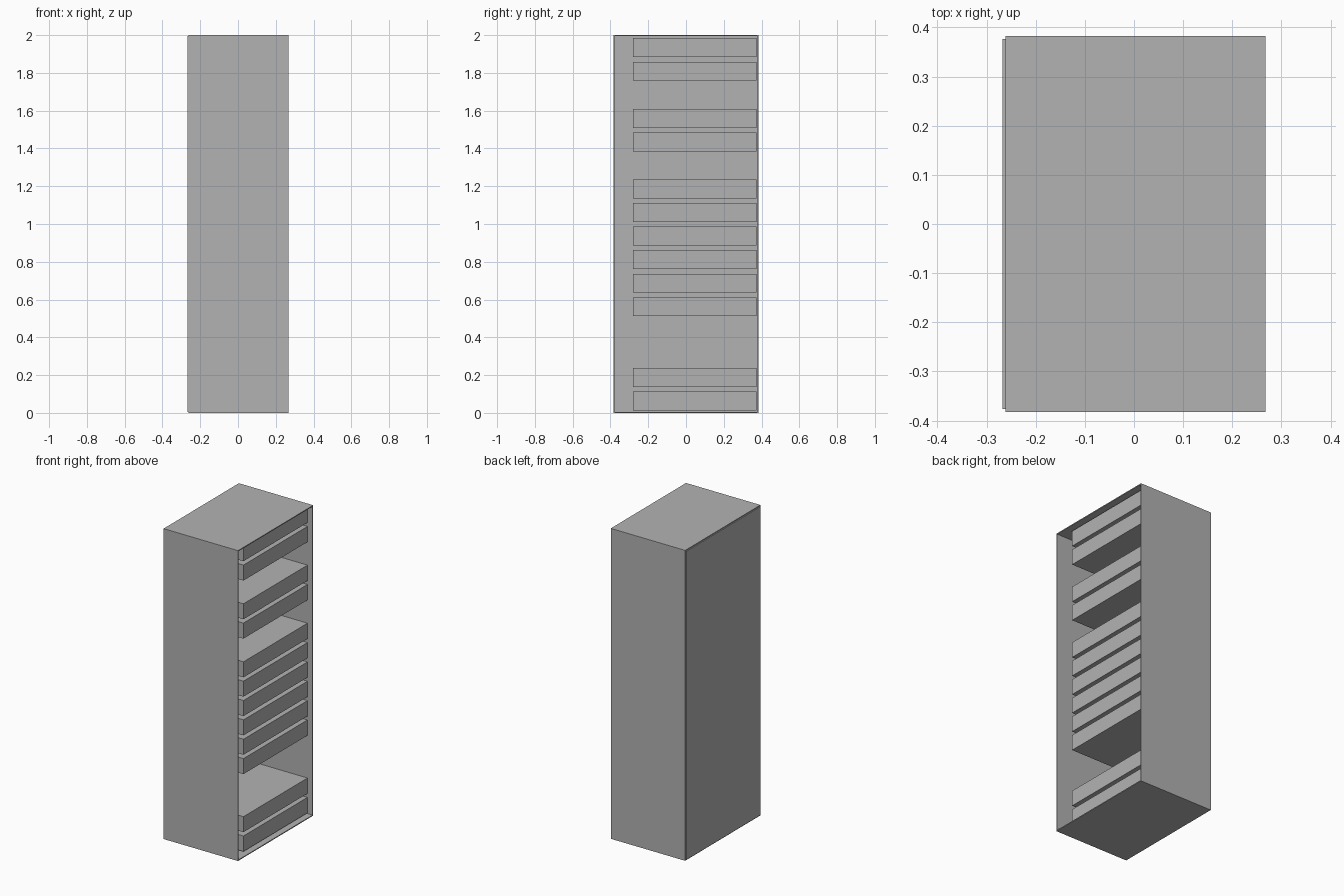
import bpy

old = bpy.data.objects.get("Cube")
if old:
    bpy.data.objects.remove(old, do_unlink=True)

# Single grey finish
grey = bpy.data.materials.new("light grey")
grey.use_nodes = True
colour = (0.448, 0.448, 0.448, 1)
grey.diffuse_color = colour
grey.node_tree.nodes["Principled BSDF"].inputs["Base Color"].default_value = colour


def box(name, x, y, z):
    """Add a box spanning the (low, high) pairs on each axis."""
    spans = (x, y, z)
    bpy.ops.mesh.primitive_cube_add(size=1, location=[(a + b) / 2 for a, b in spans])
    obj = bpy.context.object
    obj.name = name
    obj.scale = [b - a for a, b in spans]
    bpy.ops.object.transform_apply(location=False, rotation=False, scale=True)
    obj.data.materials.append(grey)
    return obj


X, Y, H, T = 0.268, 0.383, 2.0, 0.006   # half width, half depth, height, sheet thickness

# Cabinet shell, open on the +x side
inner_x = (-X + T, X)
box("front_wall", inner_x, (-Y, -Y + T), (T, H - T))
box("back_wall", inner_x, (Y - T, Y), (T, H - T))
box("floor_panel", inner_x, (-Y, Y), (0, T))
box("top_panel", inner_x, (-Y, Y), (H - T, H))
box("closed_side_panel", (-X, -X + T), (-Y + T, Y - T), (T, H - T))

# Rack units, set in evenly spaced slots with some left empty
first, pitch, height = 0.013, 0.1247, 0.1
for slot in range(16):
    if slot in (2, 3, 10, 13):
        continue
    z = first + slot * pitch
    box(f"rack_unit_{slot + 1}", (-0.235, 0.235), (-0.28, 0.372), (z, z + height))
